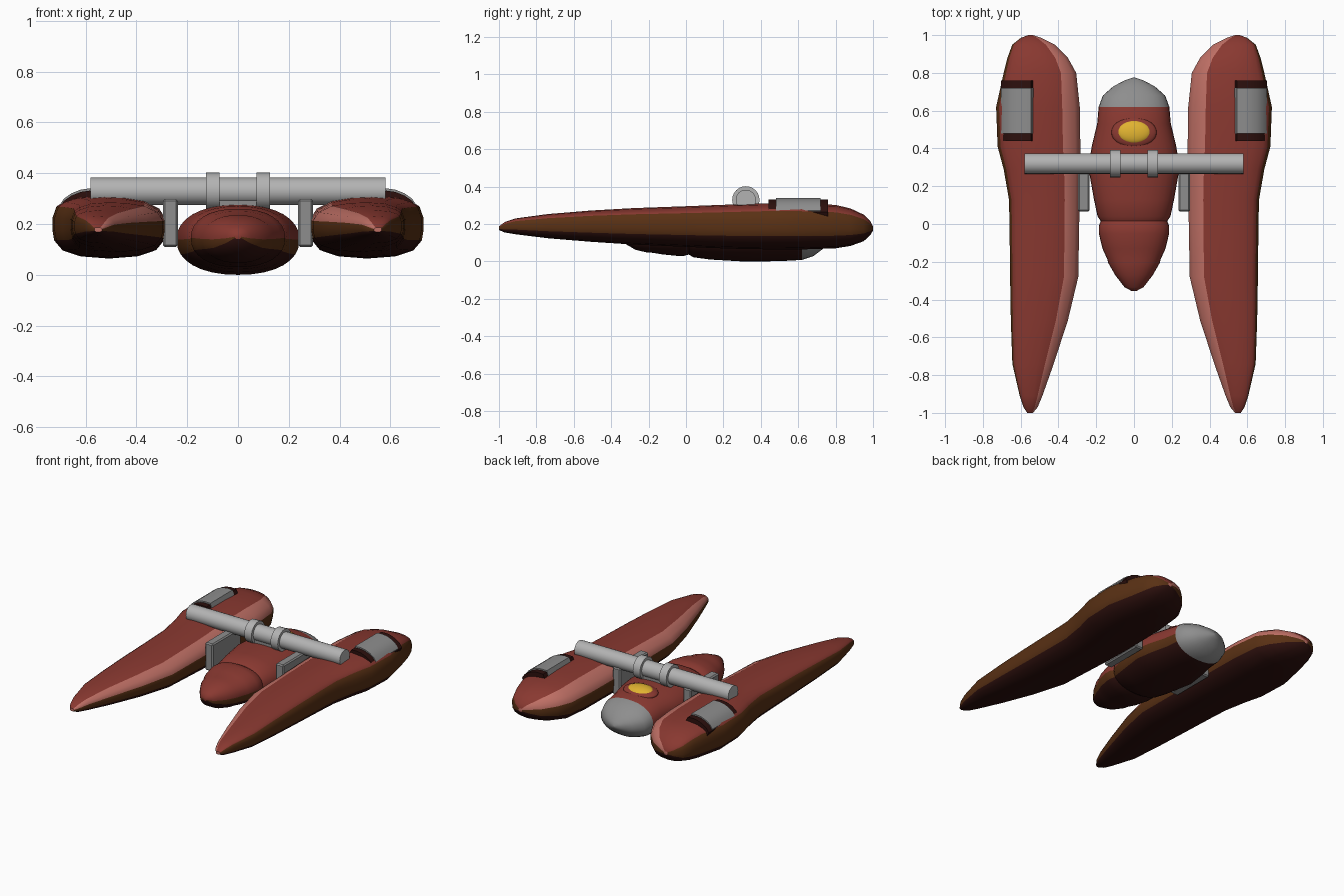
import bpy, bmesh, math
from mathutils import Matrix, Vector

if "Cube" in bpy.data.objects:
    bpy.data.objects.remove(bpy.data.objects["Cube"])


def mat(name, r, g, b):
    m = bpy.data.materials.new(name)
    m.diffuse_color = (r, g, b, 1)
    m.use_nodes = True
    m.node_tree.nodes["Principled BSDF"].inputs["Base Color"].default_value = m.diffuse_color
    return m


RED = mat("red", 0.25, 0.04, 0.03)
PINK = mat("light_red", 0.52, 0.16, 0.13)
BROWN = mat("brown", 0.10, 0.03, 0.007)
DARK = mat("dark_maroon", 0.026, 0.005, 0.004)
GREY = mat("grey", 0.27, 0.27, 0.27)
LIGHT = mat("light_grey", 0.45, 0.45, 0.45)
YELLOW = mat("yellow", 0.75, 0.45, 0.03)


def finish(name, bm, mats, angle=35):
    bmesh.ops.recalc_face_normals(bm, faces=bm.faces)
    me = bpy.data.meshes.new(name)
    bm.to_mesh(me)
    bm.free()
    for m in mats:
        me.materials.append(m)
    ob = bpy.data.objects.new(name, me)
    bpy.context.collection.objects.link(ob)
    bpy.ops.object.select_all(action='DESELECT')
    ob.select_set(True)
    bpy.context.view_layer.objects.active = ob
    bpy.ops.object.shade_smooth_by_angle(angle=math.radians(angle))
    return ob


def loft(name, rings, rule, mats, angle=35):
    """Skin a list of closed rings; rule(ring index, point index) gives the material."""
    bm = bmesh.new()
    vs = [[bm.verts.new(p) for p in r] for r in rings]
    n = len(vs[0])
    for i in range(len(vs) - 1):
        for j in range(n):
            k = (j + 1) % n
            f = bm.faces.new((vs[i][j], vs[i][k], vs[i + 1][k], vs[i + 1][j]))
            f.material_index = rule(i, j)
    for i, r in ((0, vs[0]), (len(vs) - 2, vs[-1])):
        bm.faces.new(r).material_index = rule(i, 0)
    return finish(name, bm, mats, angle)


def box(name, x0, x1, y0, y1, z0, z1, m, bevel=0.008):
    bm = bmesh.new()
    bmesh.ops.create_cube(bm, size=1)
    for v in bm.verts:
        v.co = Vector(((x0 + x1) / 2 + v.co.x * (x1 - x0),
                       (y0 + y1) / 2 + v.co.y * (y1 - y0),
                       (z0 + z1) / 2 + v.co.z * (z1 - z0)))
    bmesh.ops.bevel(bm, geom=bm.edges[:], offset=bevel, segments=1, affect='EDGES')
    return finish(name, bm, [m], 30)


def tube_x(name, x0, x1, y, z, r, m):
    bm = bmesh.new()
    bmesh.ops.create_cone(bm, cap_ends=True, segments=24, radius1=r, radius2=r, depth=x1 - x0,
                          matrix=Matrix.Translation(((x0 + x1) / 2, y, z))
                          @ Matrix.Rotation(math.pi / 2, 4, 'Y'))
    return finish(name, bm, [m])


def dome(name, loc, size, m, tilt):
    bm = bmesh.new()
    bmesh.ops.create_uvsphere(bm, u_segments=28, v_segments=14, radius=1,
                              matrix=Matrix.Translation(loc) @ Matrix.Rotation(tilt, 4, 'X')
                              @ Matrix.Diagonal((*size, 1)))
    return finish(name, bm, [m], 60)


# Side pods: y, inner x, outer x, top z, bottom z
POD = [(-1, .535, .565, .187, .168), (-.97, .51, .585, .21, .155), (-.91, .485, .605, .23, .145),
       (-.74, .425, .644, .253, .124), (-.51, .35, .652, .272, .105), (-.28, .295, .656, .285, .09),
       (0, .29, .659, .295, .078), (.13, .288, .662, .30, .072), (.29, .285, .69, .306, .067),
       (.41, .284, .722, .31, .065), (.62, .287, .73, .31, .064), (.80, .306, .69, .302, .07),
       (.88, .35, .67, .283, .083), (.95, .42, .644, .25, .108), (.985, .49, .60, .215, .14),
       (1, .535, .56, .187, .165)]
# Pod section, inner side (-1) to outer side (1)
SECTION = [(-1, .25), (-.88, .6), (-.58, .86), (-.2, .97), (.2, 1), (.58, .94), (.82, .8), (.93, .66),
           (1, .3), (1, -.1), (.97, -.42), (.82, -.74), (.5, -.93), (0, -1), (-.5, -.93),
           (-.82, -.74), (-.97, -.42), (-1, -.1)]


def pod_colour(i, j):
    if j < 2:
        return 1                       # inner shoulder band
    if j < 7:
        return 0                       # top
    return 3 if 10 <= j < 16 else 2    # belly / flanks


# Arched vent section on the pod's outer shoulder
VENT = [(.545, .335), (.585, .337), (.62, .332), (.655, .318), (.685, .297), (.703, .27)]


def arch(name, s, y0, y1, lift, m):
    sec = [(x, z + lift) for x, z in VENT] + [(x - .02, z - .05) for x, z in reversed(VENT)]
    loft(name, [[(s * x, y, z) for x, z in sec] for y in (y0, y1)], lambda i, j: 0, [m], 30)


for s, side in ((-1, "left"), (1, "right")):
    rings = [[(s * ((a + b) / 2 + u * (b - a) / 2), y, (t + d) / 2 + v * (t - d) / 2)
              for u, v in SECTION] for y, a, b, t, d in POD]
    loft(side + "_pod", rings, pod_colour, [RED, PINK, BROWN, DARK], 40)
    arch(side + "_vent_frame", s, .44, .76, -.006, DARK)
    arch(side + "_vent_panel", s, .48, .72, .003, GREY)
    # Side strut between pod and hull
    xs = sorted((s * .236, s * .296))
    box(side + "_strut", *xs, .065, .37, .11, .298, GREY)
    # Collar on the cross bar
    xs = sorted((s * .072, s * .126))
    tube_x(side + "_collar", *xs, .32, .329, .073, LIGHT)

# Centre hull: y, half width, top z, bottom z
HULL = [(-.355, .012, .16, .14), (-.335, .05, .187, .10), (-.27, .10, .217, .062),
        (-.205, .137, .235, .047), (-.185, .142, .235, .047), (-.13, .167, .25, .038),
        (-.05, .186, .26, .03), (-.01, .186, .258, .03), (.015, .176, .245, .037),
        (.04, .193, .26, .022), (.13, .212, .27, .01), (.3, .242, .276, 0), (.42, .222, .275, 0),
        (.53, .195, .265, .003), (.62, .187, .25, .008), (.68, .165, .222, .028),
        (.73, .108, .187, .065), (.762, .045, .152, .1), (.775, .006, .13, .12)]
N = 32


def oval(y, w, t, d):
    ring = []
    for k in range(N):
        a = 2 * math.pi * k / N
        c, q = math.cos(a), math.sin(a)
        ring.append((w * math.copysign(abs(c) ** .9, c), y,
                     (t + d) / 2 + (t - d) / 2 * math.copysign(abs(q) ** .9, q)))
    return ring


def hull_colour(i, j):
    if i >= 14:
        return 3                       # nose cap
    v = math.sin(2 * math.pi * (j + .5) / N)
    return 0 if v > .05 else (1 if v > -.35 else 2)


loft("centre_hull", [oval(*h) for h in HULL], hull_colour, [RED, BROWN, DARK, GREY], 40)

# Cockpit window with raised rim
dome("window_rim", (0, .485, .257), (.12, .08, .026), RED, -.1)
dome("window", (0, .487, .265), (.09, .062, .027), YELLOW, -.1)

# Cross bar and its mount
tube_x("cross_bar", -.58, .58, .32, .329, .054, LIGHT)
box("bar_mount", -.1, .1, .28, .36, .22, .31, GREY, .005)
